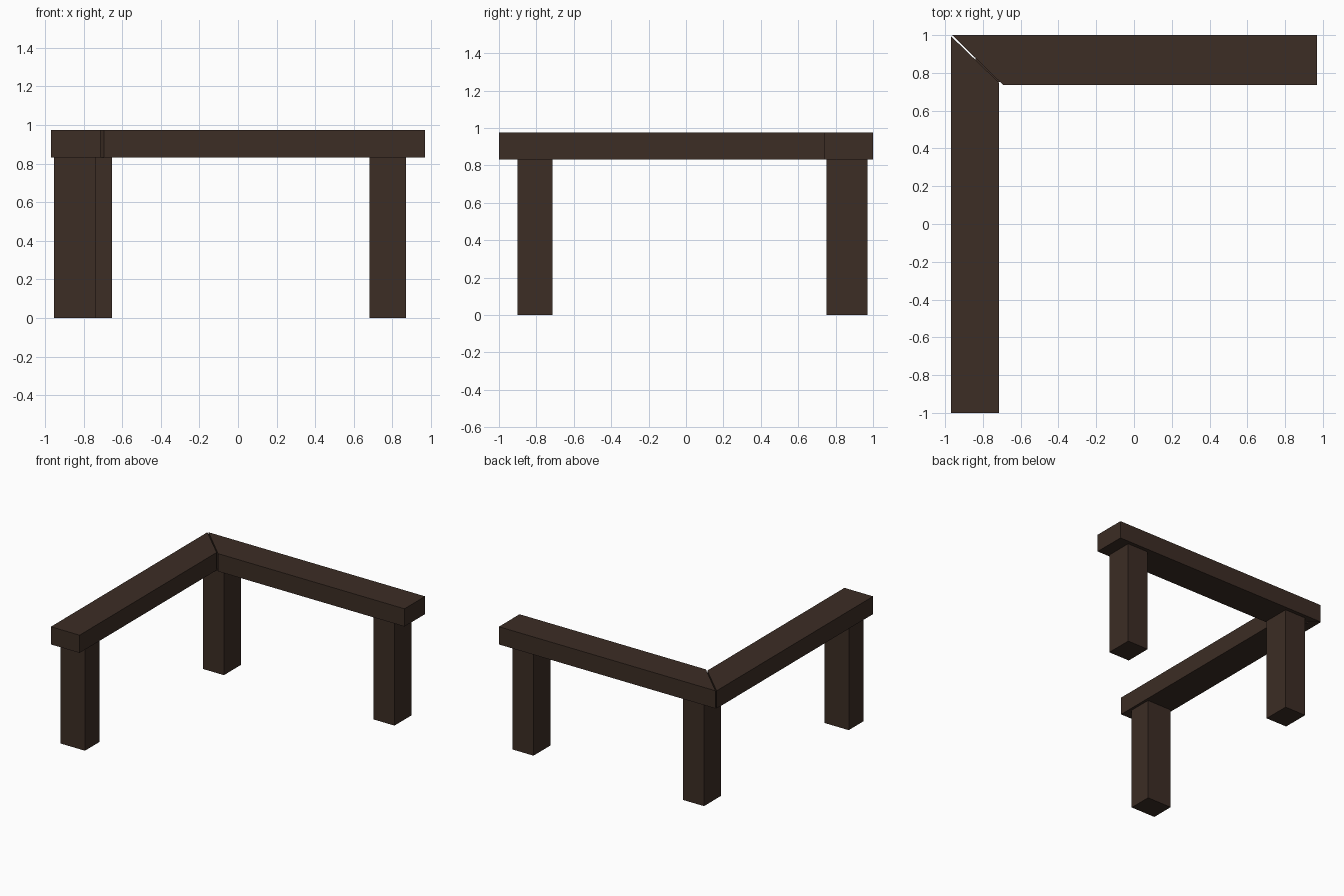
import bpy, bmesh

if "Cube" in bpy.data.objects:
    bpy.data.objects.remove(bpy.data.objects["Cube"])

wood = bpy.data.materials.new("dark brown wood")
wood.diffuse_color = (0.045, 0.026, 0.018, 1)
wood.use_nodes = True
wood.node_tree.nodes["Principled BSDF"].inputs["Base Color"].default_value = wood.diffuse_color

BEAM_BOTTOM, BEAM_TOP = 0.832, 0.975


def prism(name, outline, z0, z1):
    """Extrude a flat outline (counter-clockwise, seen from above) from z0 to z1."""
    bm = bmesh.new()
    face = bm.faces.new([bm.verts.new((x, y, z0)) for x, y in outline])
    ext = bmesh.ops.extrude_face_region(bm, geom=[face], use_keep_orig=True)
    top = [v for v in ext["geom"] if isinstance(v, bmesh.types.BMVert)]
    bmesh.ops.translate(bm, verts=top, vec=(0, 0, z1 - z0))
    bmesh.ops.recalc_face_normals(bm, faces=bm.faces)
    mesh = bpy.data.meshes.new(name)
    bm.to_mesh(mesh)
    bm.free()
    mesh.materials.append(wood)
    obj = bpy.data.objects.new(name, mesh)
    bpy.context.collection.objects.link(obj)


def leg(name, x0, x1, y0, y1):
    prism(name, [(x0, y0), (x1, y0), (x1, y1), (x0, y1)], 0, BEAM_BOTTOM)


# two beams meeting in a mitred corner with a hairline gap
prism("left_beam", [(-0.97, -1), (-0.714, -1), (-0.714, 0.748), (-0.97, 0.995)],
      BEAM_BOTTOM, BEAM_TOP)
prism("back_beam", [(-0.694, 0.737), (0.97, 0.737), (0.97, 1), (-0.963, 1)],
      BEAM_BOTTOM, BEAM_TOP)

# three square-cut legs
leg("front_left_leg", -0.953, -0.735, -0.902, -0.714)
leg("corner_leg", -0.84, -0.652, 0.752, 0.97)
leg("back_right_leg", 0.682, 0.87, 0.752, 0.97)
